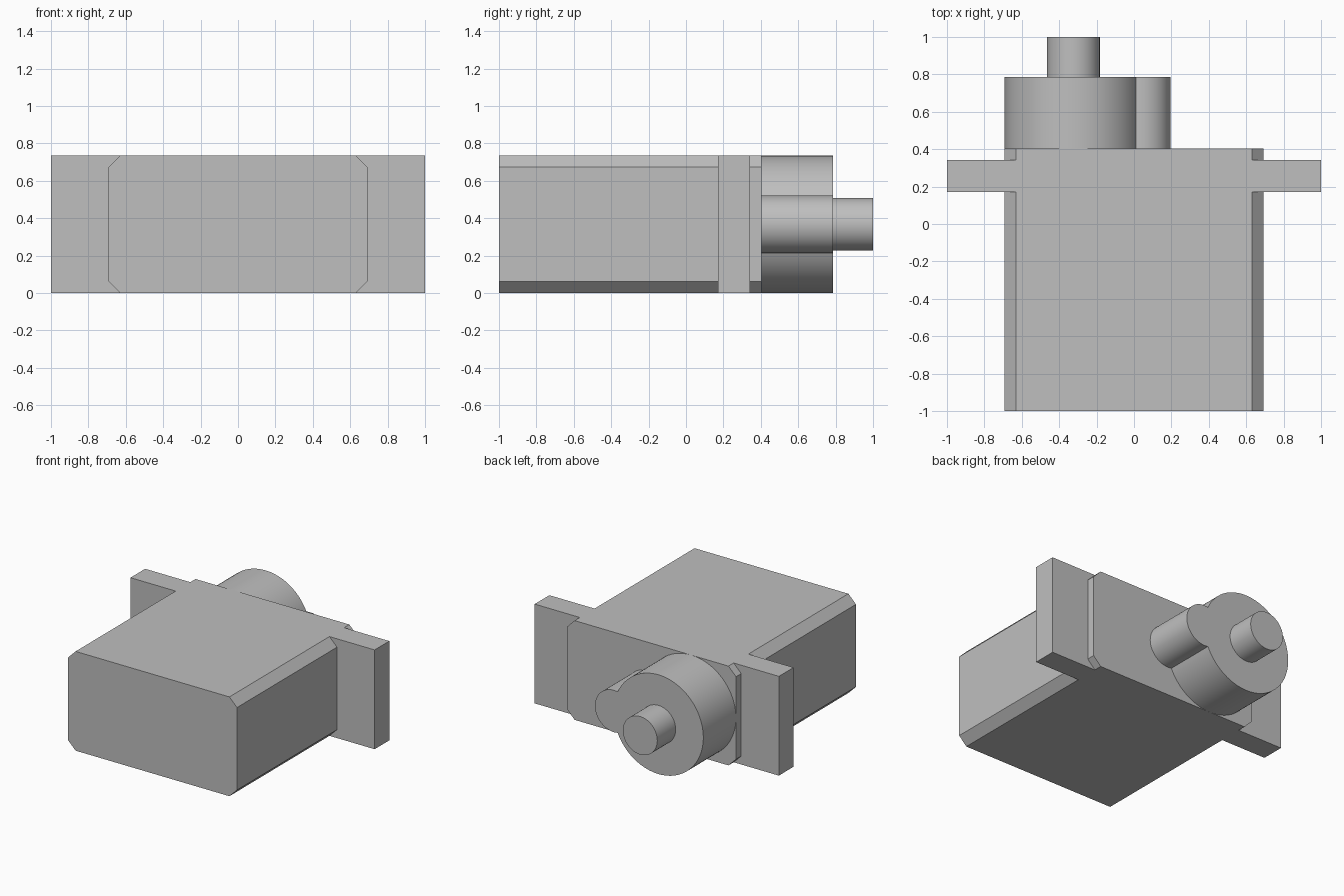
import bpy
import bmesh
from math import acos, cos, sin, pi, radians

if "Cube" in bpy.data.objects:
    bpy.data.objects.remove(bpy.data.objects["Cube"], do_unlink=True)

grey = bpy.data.materials.new("plain grey")
grey.use_nodes = True
grey.diffuse_color = (0.52, 0.52, 0.52, 1)
grey.node_tree.nodes["Principled BSDF"].inputs["Base Color"].default_value = grey.diffuse_color

HEIGHT = 0.735
MID = HEIGHT / 2


def extrude_profile(name, points, y0, y1, smooth=False):
    """Extrude an (x, z) outline along y."""
    bm = bmesh.new()
    face = bm.faces.new([bm.verts.new((x, y0, z)) for x, z in points])
    result = bmesh.ops.extrude_face_region(bm, geom=[face])
    moved = [v for v in result["geom"] if isinstance(v, bmesh.types.BMVert)]
    bmesh.ops.translate(bm, verts=moved, vec=(0, y1 - y0, 0))
    bmesh.ops.recalc_face_normals(bm, faces=bm.faces)
    mesh = bpy.data.meshes.new(name)
    bm.to_mesh(mesh)
    bm.free()
    mesh.materials.append(grey)
    obj = bpy.data.objects.new(name, mesh)
    bpy.context.collection.objects.link(obj)
    if smooth:
        bpy.ops.object.select_all(action="DESELECT")
        obj.select_set(True)
        bpy.context.view_layer.objects.active = obj
        bpy.ops.object.shade_smooth_by_angle(angle=radians(30))
    return obj


def arc(cx, radius, start, end, steps):
    return [(cx + radius * cos(start + (end - start) * i / steps),
             MID + radius * sin(start + (end - start) * i / steps))
            for i in range(steps + 1)]


# Motor case with chamfered long edges
W, C = 0.692, 0.062
extrude_profile("motor_case", [
    (W - C, 0), (W, C), (W, HEIGHT - C), (W - C, HEIGHT),
    (C - W, HEIGHT), (-W, HEIGHT - C), (-W, C), (C - W, 0)], -1, 0.403)

# Mounting ears on both sides
for side, name in ((1, "left_mounting_ear"), (-1, "right_mounting_ear")):
    inner, outer = side * (W - C), side
    extrude_profile(name, [(inner, 0), (outer, 0), (outer, HEIGHT), (inner, HEIGHT)],
                    0.17, 0.342)

# Gear housing: one outline made of a large and a small arc
BIG_X, BIG_R, SMALL_X, SMALL_R = -0.324, MID, 0.041, 0.155
gap = SMALL_X - BIG_X
meet = (gap ** 2 + BIG_R ** 2 - SMALL_R ** 2) / (2 * gap)
big_angle = acos(meet / BIG_R)
small_angle = acos((meet - gap) / SMALL_R)
outline = arc(BIG_X, BIG_R, big_angle, 2 * pi - big_angle, 80)
outline += arc(SMALL_X, SMALL_R, -small_angle, small_angle, 40)[1:-1]
extrude_profile("gear_housing", outline, 0.403, 0.785, smooth=True)

# Output shaft
extrude_profile("output_shaft", arc(BIG_X, 0.141, 0, 2 * pi, 64)[:-1], 0.785, 1, smooth=True)
